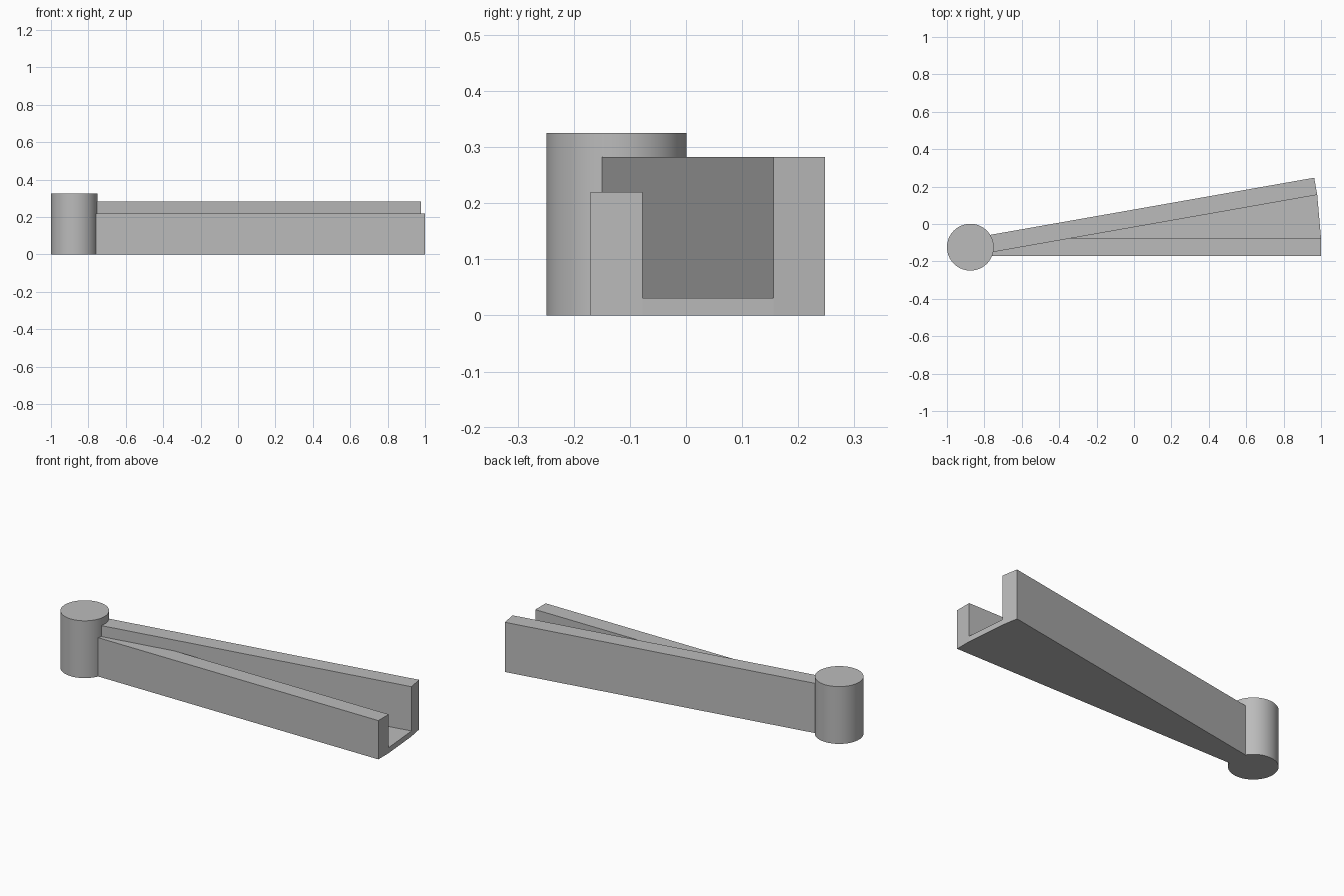
import bpy, bmesh, math
from mathutils import Vector

cube = bpy.data.objects.get("Cube")
if cube:
    bpy.data.objects.remove(cube)

GREY = (0.5, 0.5, 0.5, 1.0)
grey = bpy.data.materials.new("plain grey")
grey.use_nodes = True
grey.diffuse_color = GREY
grey.node_tree.nodes["Principled BSDF"].inputs["Base Color"].default_value = GREY

PIVOT = Vector((-0.875, -0.124))
ARM_LENGTH, HALF_WIDTH = 1.875, 0.0465


def prism(name, outline, height):
    """Extrude a flat counter-clockwise outline up from the ground."""
    bm = bmesh.new()
    base = bm.faces.new([bm.verts.new((p.x, p.y, 0)) for p in outline])
    top = bmesh.ops.extrude_face_region(bm, geom=[base])
    verts = [v for v in top["geom"] if isinstance(v, bmesh.types.BMVert)]
    bmesh.ops.translate(bm, verts=verts, vec=(0, 0, height))
    bmesh.ops.recalc_face_normals(bm, faces=bm.faces)
    mesh = bpy.data.meshes.new(name)
    bm.to_mesh(mesh)
    bm.free()
    mesh.materials.append(grey)
    obj = bpy.data.objects.new(name, mesh)
    bpy.context.collection.objects.link(obj)
    return obj


def arm(name, angle, height):
    """Straight wall running outward from the post; returns its outline."""
    along = Vector((math.cos(angle), math.sin(angle)))
    side = Vector((-along.y, along.x)) * HALF_WIDTH
    end = PIVOT + along * ARM_LENGTH
    outline = [PIVOT - side, end - side, end + side, PIVOT + side]
    prism(name, outline, height)
    return outline


# Two walls fanning out from the post
spread = math.radians(10)
front = arm("front_wall", 0, 0.22)
back = arm("back_wall", spread, 0.282)

# Thin wedge floor between the inner wall faces
meet = HALF_WIDTH / math.sin(spread / 2)
apex = PIVOT + Vector((math.cos(spread / 2), math.sin(spread / 2))) * meet
prism("channel_floor", [apex, front[2], back[1]], 0.031)

# Round post at the joint
bpy.ops.mesh.primitive_cylinder_add(vertices=64, radius=0.125, depth=0.325,
                                    location=(PIVOT.x, PIVOT.y, 0.1625))
post = bpy.context.object
post.name = "round_post"
post.data.materials.append(grey)
bpy.ops.object.shade_smooth_by_angle(angle=math.radians(30))
